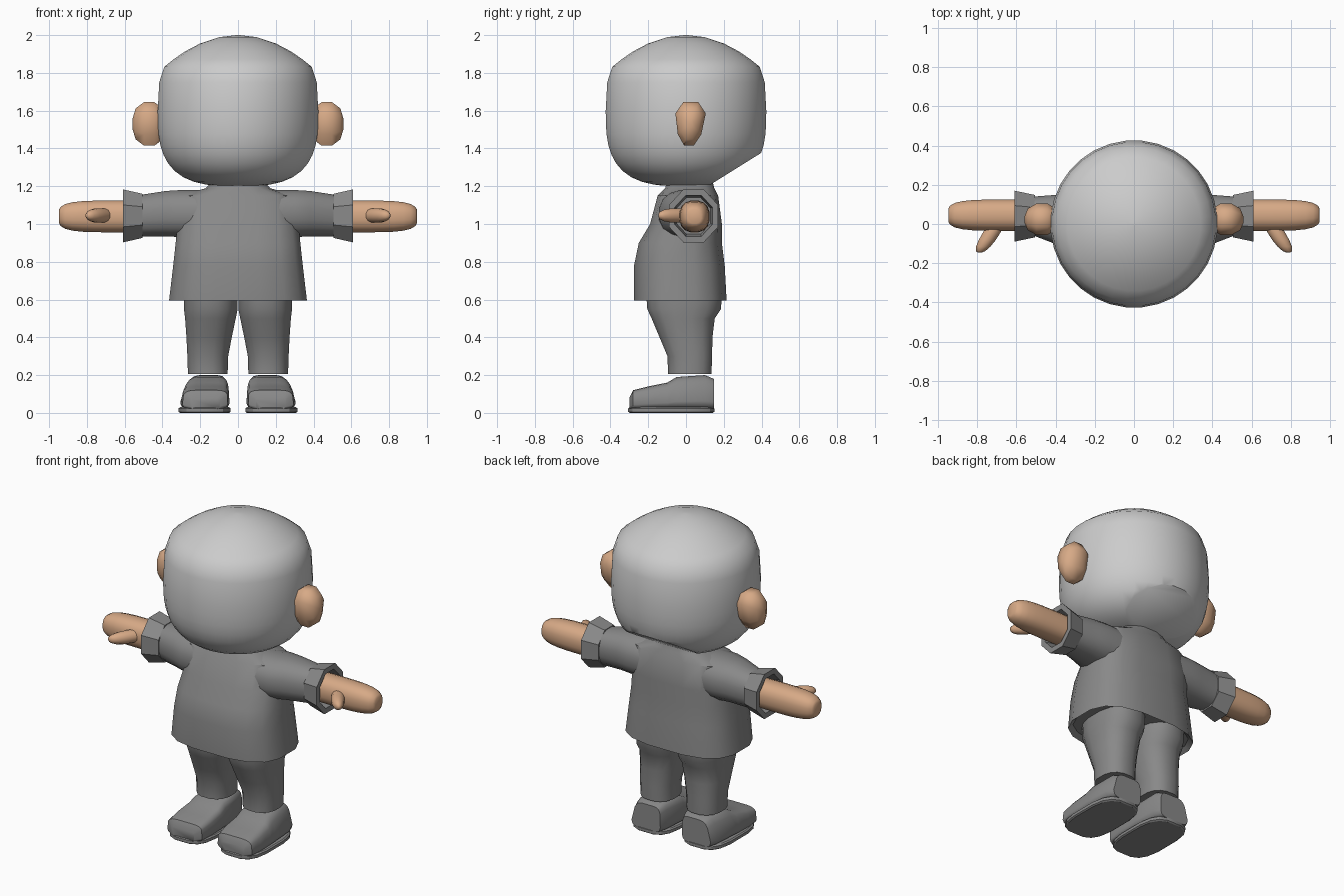
import bpy, bmesh, math

cube = bpy.data.objects.get("Cube")
if cube:
    bpy.data.objects.remove(cube, do_unlink=True)


def material(name, red, green, blue):
    colour = (red, green, blue, 1)
    made = bpy.data.materials.new(name)
    made.use_nodes = True
    made.diffuse_color = colour
    made.node_tree.nodes["Principled BSDF"].inputs["Base Color"].default_value = colour
    return made


light_grey = material("light grey", .6, .6, .6)
mid_grey = material("mid grey", .25, .25, .25)
warm_skin = material("warm skin", .68, .4, .24)


def superellipse_point(angle, power):
    """Point on a unit rounded square; a power of two gives a circle."""
    cosine, sine = math.cos(angle), math.sin(angle)
    return (math.copysign(abs(cosine) ** (2 / power), cosine),
            math.copysign(abs(sine) ** (2 / power), sine))


def loft(name, colour, axis, rings, sides=16, power=2.4, mirror=False,
         crease=40, bend=None, cut=None):
    """Skin rings of (position, centre a, centre b, radius a, radius b) along an axis."""
    bm = bmesh.new()
    step = 2 * math.pi / sides
    widest = superellipse_point(step / 2, power)[0]
    loops = []
    for position, centre_a, centre_b, radius_a, radius_b in rings:
        loop = []
        for index in range(sides):
            unit_a, unit_b = superellipse_point(step * (index + .5), power)
            a = centre_a + radius_a * unit_a / widest
            b = centre_b + radius_b * unit_b / widest
            point = {"x": (position, a, b), "y": (a, position, b), "z": (a, b, position)}[axis]
            loop.append(bm.verts.new(bend(*point) if bend else point))
        loops.append(loop)
    for lower, upper in zip(loops, loops[1:]):
        for index in range(sides):
            following = (index + 1) % sides
            bm.faces.new((lower[index], lower[following], upper[following], upper[index]))
    bm.faces.new(loops[0])
    bm.faces.new(loops[-1])
    bmesh.ops.recalc_face_normals(bm, faces=bm.faces)
    if cut:
        # Slice off everything beyond a plane and close the opening
        plane_point, plane_normal = cut
        sliced = bmesh.ops.bisect_plane(
            bm, geom=bm.verts[:] + bm.edges[:] + bm.faces[:],
            plane_co=plane_point, plane_no=plane_normal, clear_outer=True)
        rim = [item for item in sliced["geom_cut"] if isinstance(item, bmesh.types.BMEdge)]
        bmesh.ops.holes_fill(bm, edges=rim)
        bmesh.ops.recalc_face_normals(bm, faces=bm.faces)

    mesh = bpy.data.meshes.new(name)
    bm.to_mesh(mesh)
    bm.free()
    mesh.materials.append(colour)
    part = bpy.data.objects.new(name, mesh)
    bpy.context.collection.objects.link(part)
    if mirror:
        part.modifiers.new("Mirror", "MIRROR")
    bpy.ops.object.select_all(action="DESELECT")
    part.select_set(True)
    bpy.context.view_layer.objects.active = part
    bpy.ops.object.shade_smooth_by_angle(angle=math.radians(crease))


def blob(start, end, centre_a, centre_b, radius_a, radius_b, power, steps):
    """Rings of a rounded lozenge between two positions."""
    rings = []
    for index in range(steps + 1):
        along = .99 * math.sin(math.pi * (index / steps - .5))
        size = (1 - abs(along) ** power) ** (1 / power)
        position = (start + end) / 2 + along * (end - start) / 2
        rings.append((position, centre_a, centre_b, radius_a * size, radius_b * size))
    return rings


# Head: rounded chin, upright wall and shallow dome, sliced off below the back
chin = [(ring[0], ring[-1]) for ring in blob(1.2, 2, 0, 0, .425, .425, 3, 20) if ring[0] < 1.65]
wall = [(1.75, .417)]
dome = [(2 - 1.1 * radius ** 2, radius) for radius in (.39, .34, .28, .2, .1, .01)]
loft("head", light_grey, "z",
     [(height, 0, 0, radius, radius) for height, radius in chin + wall + dome],
     sides=32, power=2, cut=((0, .42, 1.39), (0, .53, -.85)))

# Ears: coarse flattened lozenges, slimmer at the lobe
loft("ears", warm_skin, "x", blob(.38, .56, .025, 1.53, .085, .118, 2.4, 5),
     sides=8, mirror=True, crease=50,
     bend=lambda x, y, z: (x, y * min(1, z * 2 - 2.2), z))

# Loose tunic with a hollow hem, full belly and low collar
loft("tunic", mid_grey, "z", [
    (.62, 0, -.03, .34, .22), (.595, 0, -.03, .365, .245), (.78, 0, -.035, .343, .24),
    (.9, 0, -.03, .33, .22), (1, 0, 0, .32, .19), (1.15, 0, .01, .3, .16),
    (1.19, 0, .02, .17, .13), (1.23, 0, .02, .13, .12)], power=2.9)

# Sleeves
loft("sleeves", mid_grey, "x", [
    (.1, 0, 1.05, .15, .13), (.3, .01, 1.055, .15, .125),
    (.38, .02, 1.055, .13, .12), (.51, .04, 1.045, .1, .11)], mirror=True)

# Flared octagonal cuffs with a sunken opening
cuff_steps = (.505, .108), (.61, .13), (.61, .1), (.54, .09)
loft("cuffs", mid_grey, "x",
     [(along, .04, 1.043, radius, radius * 1.08) for along, radius in cuff_steps],
     sides=8, power=2, mirror=True, crease=30)

# Mitten hands, with thumbs slanting forward and outward
loft("hands", warm_skin, "x", blob(.3, .95, .045, 1.04, .08, .084, 4, 14),
     mirror=True, crease=60)
loft("thumbs", warm_skin, "y", blob(-.147, .06, .7, 1.045, .045, .038, 2.5, 8),
     sides=12, power=2, mirror=True, crease=60,
     bend=lambda x, y, z: (x - y * .6, y, z))

# Trouser legs, fuller at the thigh
loft("trouser_legs", mid_grey, "z", [
    (.205, .16, .02, .105, .115), (.3, .16, .02, .108, .118), (.4, .153, 0, .12, .14),
    (.5, .146, -.015, .134, .167), (.55, .144, -.01, .142, .195),
    (.62, .144, -.01, .142, .2)], mirror=True)

# Shoe uppers: position, height and half width from toe to heel, leaning in at the top
shoe_steps = ((-.3, .08, .08), (-.28, .12, .12), (-.2, .14, .13), (-.1, .16, .13),
              (-.05, .19, .13), (.1, .2, .12), (.148, .18, .1))


def lean_in(x, y, z):
    rise = max(0, z - .08)
    return .172 + (x - .172) * (1 - rise * 2) - rise * .15, y, z


loft("shoes", mid_grey, "y",
     [(along, .175, height / 2 + .01, width, height / 2 - .01)
      for along, height, width in shoe_steps],
     power=5, mirror=True, bend=lean_in)

# Flat soles with a small lip
loft("soles", mid_grey, "z",
     [(height, .177, -.078, .13 + lip, .22 + lip)
      for height, lip in ((0, 0), (.006, .008), (.024, .008), (.03, 0))],
     power=3.2, mirror=True, crease=30)
